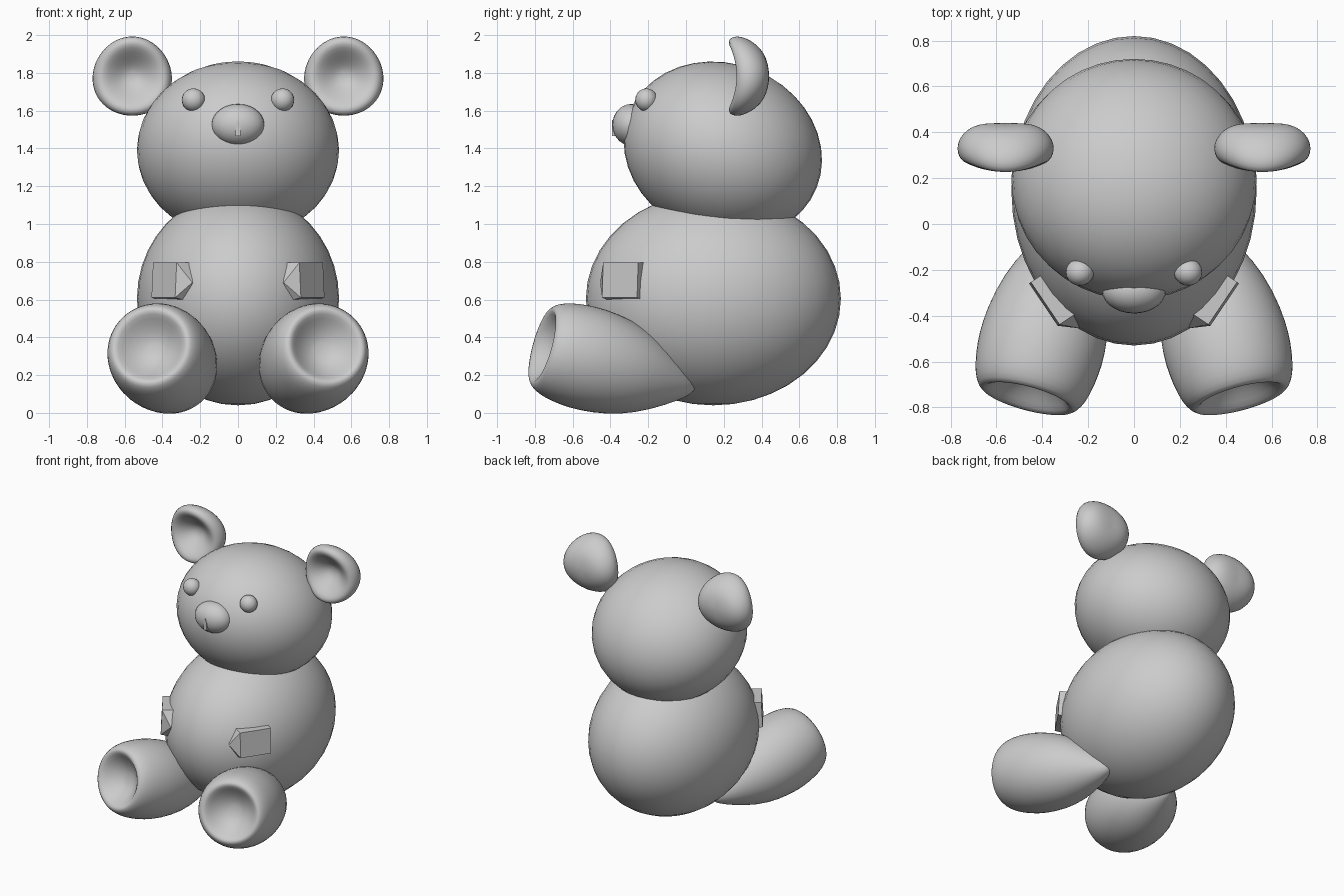
import bpy, bmesh, math
from mathutils import Vector, Matrix

if "Cube" in bpy.data.objects:
    bpy.data.objects.remove(bpy.data.objects["Cube"])

fur = bpy.data.materials.new("plain grey")
fur.diffuse_color = (0.6, 0.6, 0.6, 1)
fur.use_nodes = True
fur.node_tree.nodes["Principled BSDF"].inputs["Base Color"].default_value = fur.diffuse_color


def finish(bm, name, smooth=True, subdiv=0):
    bmesh.ops.recalc_face_normals(bm, faces=bm.faces)
    for f in bm.faces:
        f.smooth = smooth
    me = bpy.data.meshes.new(name)
    bm.to_mesh(me)
    bm.free()
    me.materials.append(fur)
    ob = bpy.data.objects.new(name, me)
    bpy.context.collection.objects.link(ob)
    if subdiv:
        ob.modifiers.new("soft", 'SUBSURF').levels = subdiv
        ob.modifiers["soft"].render_levels = subdiv
    return ob


def ellipsoid(name, centre, radii, tilt=0, seg=40):
    bm = bmesh.new()
    bmesh.ops.create_uvsphere(bm, u_segments=seg, v_segments=seg // 2, radius=1)
    m = (Matrix.Translation(centre) @ Matrix.Rotation(math.radians(tilt), 4, 'X')
         @ Matrix.Diagonal((*radii, 1)))
    bmesh.ops.transform(bm, matrix=m, verts=bm.verts)
    return finish(bm, name)


def lathe(name, profile, place, seg=28):
    """Closed turned shape; profile is (radius, height), first and last on the axis."""
    bm = bmesh.new()
    first = bm.verts.new(place(0, 0, profile[0][1]))
    last = bm.verts.new(place(0, 0, profile[-1][1]))
    rings = []
    for r, h in profile[1:-1]:
        rings.append([bm.verts.new(place(r * math.cos(a), r * math.sin(a), h))
                      for a in (2 * math.pi * i / seg for i in range(seg))])
    for i in range(seg):
        j = (i + 1) % seg
        bm.faces.new((first, rings[0][i], rings[0][j]))
        bm.faces.new((last, rings[-1][j], rings[-1][i]))
        for a, b in zip(rings, rings[1:]):
            bm.faces.new((a[i], b[i], b[j], a[j]))
    return finish(bm, name, subdiv=1)


# body, tilted head, nose
ellipsoid("body", (0, 0.145, 0.605), (0.535, 0.675, 0.565))
ellipsoid("head", (0, 0.195, 1.39), (0.535, 0.535, 0.459), tilt=-21.8)
ellipsoid("nose", (0, -0.29, 1.525), (0.14, 0.10, 0.11), seg=28)

# small pointed ridge on the nose
bm = bmesh.new()
outline = [(-0.014, 1.465), (0.014, 1.465), (0.013, 1.52), (0, 1.55), (-0.013, 1.52)]
front = bm.faces.new([bm.verts.new((x, -0.393, z)) for x, z in outline])
ext = bmesh.ops.extrude_face_region(bm, geom=[front], use_keep_orig=True)
bmesh.ops.translate(bm, vec=(0, 0.04, 0),
                    verts=[v for v in ext["geom"] if isinstance(v, bmesh.types.BMVert)])
finish(bm, "nose_ridge", smooth=False)

EAR = [(0, .44), (.06, .44), (.12, .436), (.172, .412), (.205, .372), (.215, .33),
       (.203, .287), (.172, .262), (.132, .275), (.08, .312), (.04, .335), (0, .34)]
LEG = [(0, -.60), (.06, -.55), (.13, -.45), (.215, -.30), (.262, -.15), (.28, 0),
       (.276, .1), (.262, .19), (.24, .25), (.21, .285), (.182, .275), (.14, .225),
       (.07, .175), (0, .165)]
ARM_SECTION = [(.06, .105), (-.06, .105), (-.09, 0), (-.02, -.1), (.07, -.08)]

for side, s in (("left", -1), ("right", 1)):
    # eye
    ellipsoid(side + "_eye", (s * 0.236, -0.21, 1.657), (0.062, 0.059, 0.061), seg=20)

    # dished ear, bent forward at the top and bottom
    def ear_place(u, v, h):
        return (s * (0.56 + u * (1 - 0.3 * v)), h - 1.4 * v * v, 1.783 + v)
    lathe(side + "_ear", EAR, ear_place)

    # leg with a hollow sole, pointing forward, outward and up
    yaw = pitch = math.radians(15)
    d = Vector((math.sin(yaw) * math.cos(pitch), -math.cos(yaw) * math.cos(pitch),
                math.sin(pitch)))
    across = Vector((math.cos(yaw), math.sin(yaw), 0))
    up = across.cross(d)

    def leg_place(u, v, h):
        p = Vector((0.395, -0.5, 0.282)) + across * u + up * v + d * h
        return (s * p.x, p.y, p.z)
    lathe(side + "_leg", LEG, leg_place)

    # faceted stub arm lying against the body
    a, b = Vector((0.40, -0.22, 0.69)), Vector((0.275, -0.405, 0.69))
    along = (b - a).normalized()
    out = Vector((-along.y, along.x, 0))
    bm = bmesh.new()

    def vert(p):
        return bm.verts.new((s * p.x, p.y, p.z))
    rear, fore = [[vert(c + out * w + Vector((0, 0, z))) for w, z in ARM_SECTION]
                  for c in (a, b)]
    tip = vert(b + along * 0.06)
    bm.faces.new(rear)
    for i in range(5):
        j = (i + 1) % 5
        bm.faces.new((rear[i], rear[j], fore[j], fore[i]))
        bm.faces.new((fore[i], fore[j], tip))
    finish(bm, side + "_arm", smooth=False)
